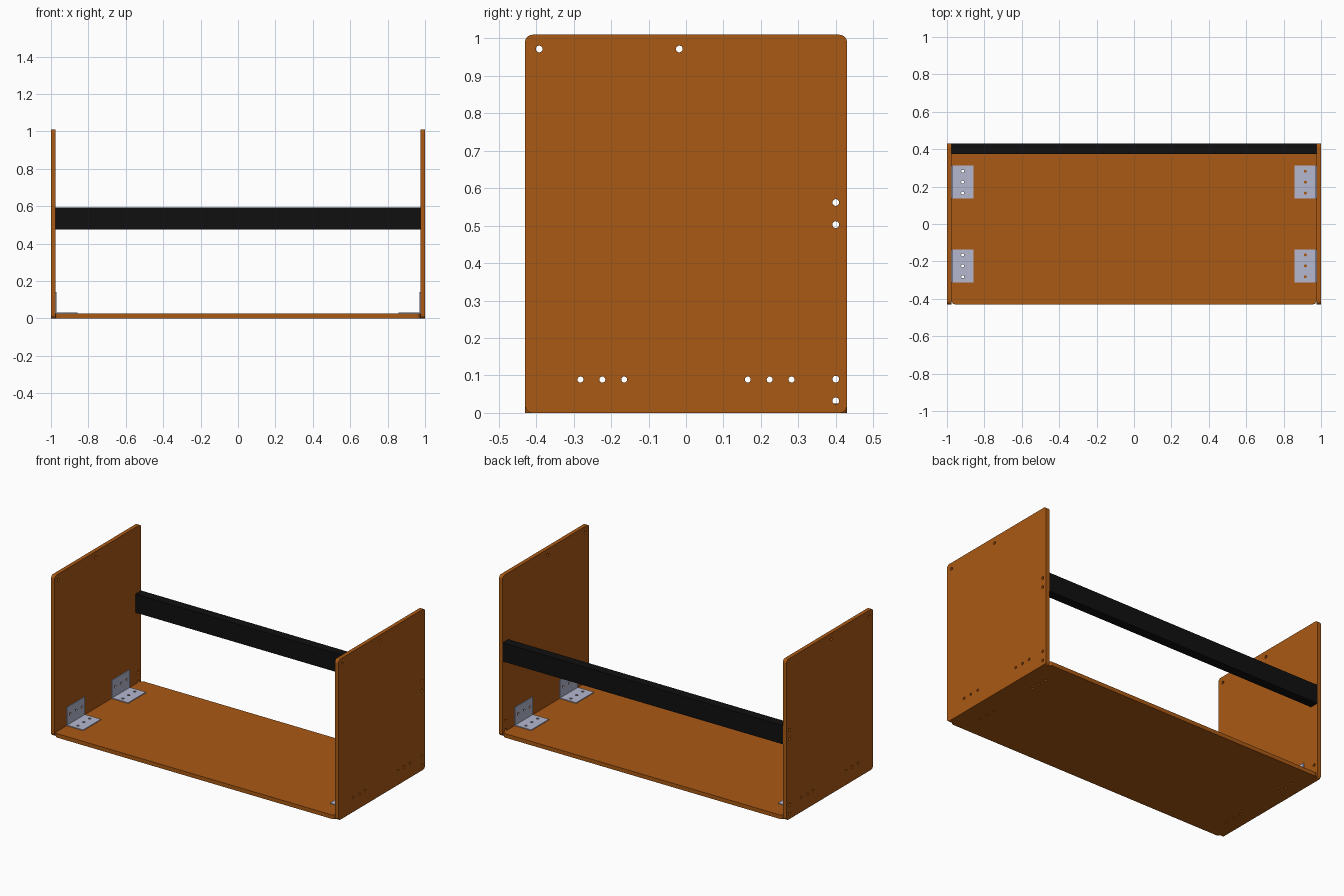
import bpy, bmesh
from math import sin, cos, pi
from mathutils import Matrix, Vector

if "Cube" in bpy.data.objects:
    bpy.data.objects.remove(bpy.data.objects["Cube"])


def material(name, color):
    m = bpy.data.materials.new(name)
    m.diffuse_color = (*color, 1)
    m.use_nodes = True
    m.node_tree.nodes["Principled BSDF"].inputs["Base Color"].default_value = m.diffuse_color
    return m


WOOD = material("wood", (0.40, 0.10, 0.007))
BLACK = material("black_metal", (0.005, 0.005, 0.005))
STEEL = material("steel", (0.46, 0.48, 0.63))

# Axis frames: columns are the plate's local u, v and thickness directions
FLAT = Matrix.Identity(3)
SIDE = Matrix(((0, 0, 1), (1, 0, 0), (0, 1, 0)))   # u = y, v = z, thickness = x


def rounded_rect(u0, u1, v0, v1, r, n=8):
    if r == 0:
        return [(u0, v0), (u1, v0), (u1, v1), (u0, v1)]
    corners = [(u1 - r, v1 - r), (u0 + r, v1 - r), (u0 + r, v0 + r), (u1 - r, v0 + r)]
    return [(cu + r * cos(pi / 2 * (k + i / n)), cv + r * sin(pi / 2 * (k + i / n)))
            for k, (cu, cv) in enumerate(corners) for i in range(n + 1)]


def circle(u, v, r, n=20):
    return [(u + r * cos(2 * pi * i / n), v + r * sin(2 * pi * i / n)) for i in range(n)]


def plate(name, rect, radius, holes, t0, t1, frame, mat):
    """Flat plate with drilled holes, made from a filled 2D curve."""
    cu = bpy.data.curves.new(name, 'CURVE')
    cu.dimensions = '2D'
    cu.fill_mode = 'BOTH'
    cu.extrude = (t1 - t0) / 2
    for loop in [rounded_rect(*rect, radius)] + [circle(*h) for h in holes]:
        sp = cu.splines.new('POLY')
        sp.points.add(len(loop) - 1)
        for p, (u, v) in zip(sp.points, loop):
            p.co = (u, v, 0, 1)
        sp.use_cyclic_u = True
    tmp = bpy.data.objects.new(name + "_outline", cu)
    bpy.context.collection.objects.link(tmp)
    bpy.context.view_layer.update()
    dg = bpy.context.evaluated_depsgraph_get()
    me = bpy.data.meshes.new_from_object(tmp.evaluated_get(dg))
    bpy.data.objects.remove(tmp)
    bm = bmesh.new()
    bm.from_mesh(me)
    bmesh.ops.remove_doubles(bm, verts=bm.verts, dist=1e-5)
    for v in bm.verts:
        v.co = frame @ (v.co + Vector((0, 0, (t0 + t1) / 2)))
    bmesh.ops.recalc_face_normals(bm, faces=bm.faces)
    for f in bm.faces:
        f.smooth = False
    bm.to_mesh(me)
    bm.free()
    me.materials.clear()
    me.materials.append(mat)
    me.name = name
    ob = bpy.data.objects.new(name, me)
    bpy.context.collection.objects.link(ob)
    return ob


T = 0.025                 # board thickness
XI = 1 - T                # inner face of the side boards
D = 0.43                  # half depth
R = 0.009                 # screw hole radius
PITCH = 0.0585            # screw spacing
bracket_y = (-0.2235, 0.2235)
rows = [yc + k * PITCH for yc in bracket_y for k in (-1, 0, 1)]

# Side boards
side_holes = [(-0.392, 0.972, R), (-0.018, 0.972, R)]
side_holes += [(0.40, z, R) for z in (0.562, 0.503, 0.09, 0.032)]
side_holes += [(y, 0.089, 0.008) for y in rows]
for name, x0 in (("left_side_board", -1), ("right_side_board", XI)):
    plate(name, (-D, D, 0, 1.01), 0.02, side_holes, x0, x0 + T, SIDE, WOOD)

# Floor board
floor_holes = [(x, y, 0.008) for x in (-0.916, 0.88) for y in rows]
plate("floor_board", (-XI, XI, -D, D), 0.02, floor_holes, 0, T, FLAT, WOOD)

# Rear rail with two bores along its length
plate("rear_rail", (0.373, D, 0.475, 0.592), 0,
      [(0.40, 0.562, R), (0.40, 0.503, R)], -XI, XI, SIDE, BLACK)

# Corner brackets: one flat leg and one upright leg each
LEG, BT, HALF = 0.116, 0.005, 0.088
for sx, side in ((-1, "left"), (1, "right")):
    for yc, place in zip(bracket_y, ("front", "rear")):
        ys = [yc + k * PITCH for k in (-1, 0, 1)]
        xs = sorted((sx * XI, sx * (XI - LEG)))
        flat = plate(f"{side}_{place}_bracket", (*xs, yc - HALF, yc + HALF), 0,
                     [(sx * 0.916, y, 0.008) for y in ys], T, T + BT, FLAT, STEEL)
        ts = sorted((sx * XI, sx * (XI - BT)))
        upright = plate("upright_leg", (yc - HALF, yc + HALF, T + BT, T + LEG), 0,
                        [(y, 0.089, 0.008) for y in ys], *ts, SIDE, STEEL)
        # Merge both legs into one bracket
        bm = bmesh.new()
        bm.from_mesh(flat.data)
        bm.from_mesh(upright.data)
        bm.to_mesh(flat.data)
        bm.free()
        bpy.data.objects.remove(upright)
